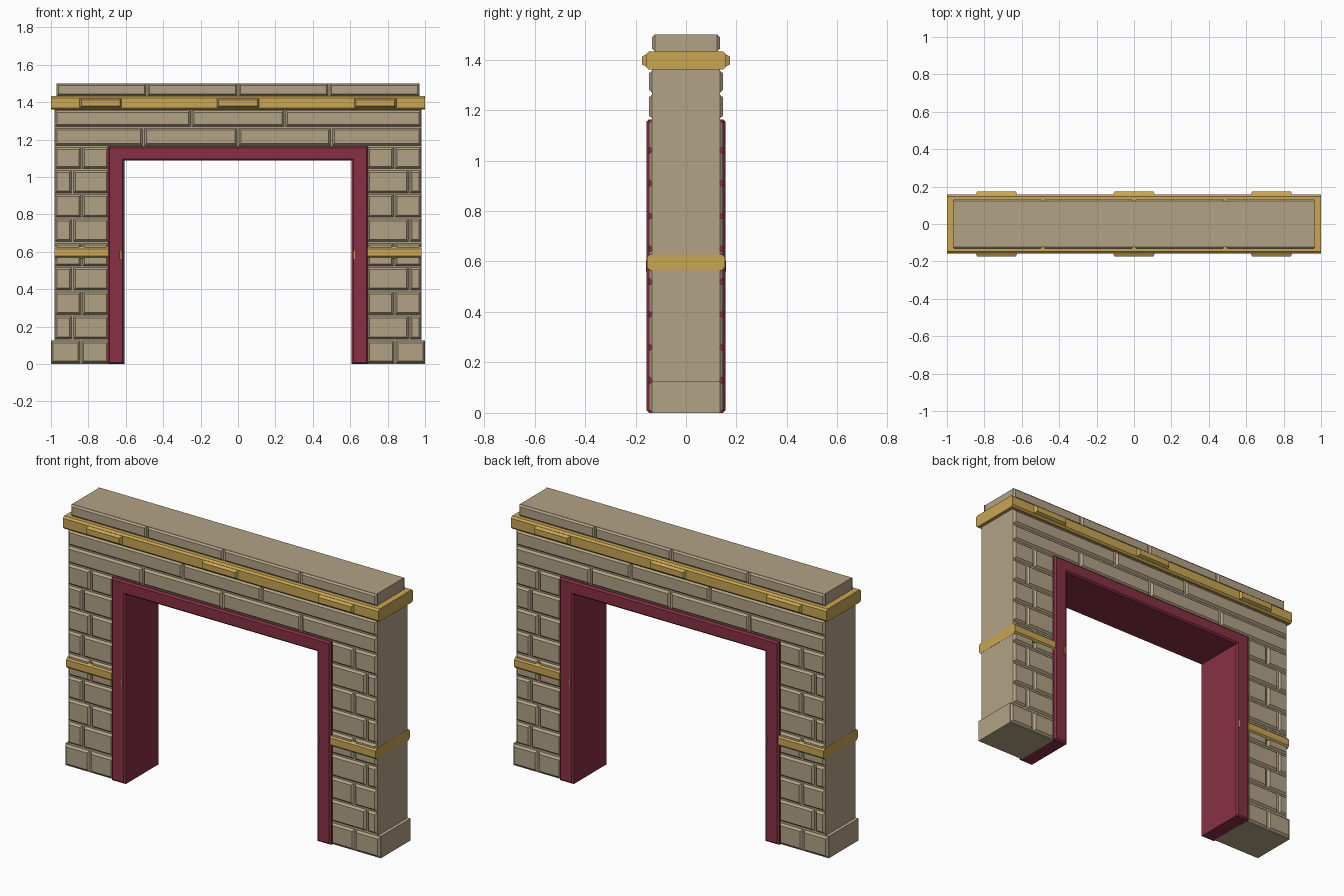
import bpy, bmesh

if "Cube" in bpy.data.objects:
    bpy.data.objects.remove(bpy.data.objects["Cube"])


def material(name, rgb):
    m = bpy.data.materials.new(name)
    m.diffuse_color = (*rgb, 1)
    m.use_nodes = True
    m.node_tree.nodes["Principled BSDF"].inputs["Base Color"].default_value = m.diffuse_color
    return m


STONE = material("sandstone", (0.445, 0.361, 0.238))
GOLD = material("gold trim", (0.578, 0.381, 0.084))
RED = material("dark red frame", (0.242, 0.030, 0.058))


def finish(bm, name, mat):
    bmesh.ops.recalc_face_normals(bm, faces=bm.faces[:])
    me = bpy.data.meshes.new(name)
    bm.to_mesh(me)
    bm.free()
    me.materials.append(mat)
    ob = bpy.data.objects.new(name, me)
    bpy.context.collection.objects.link(ob)
    return ob


def extrude_poly(bm, pts, vec):
    """Closed prism from a ring of points."""
    face = bm.faces.new([bm.verts.new(p) for p in pts])
    new = bmesh.ops.extrude_face_region(bm, geom=[face], use_keep_orig=True)["geom"]
    bmesh.ops.translate(bm, vec=vec, verts=[g for g in new if isinstance(g, bmesh.types.BMVert)])


def bar(name, mat, x0, x1, y, z0, z1, c=0.0):
    """Bar along x, its long edges chamfered by c."""
    if c:
        ring = [(-y + c, z0), (y - c, z0), (y, z0 + c), (y, z1 - c),
                (y - c, z1), (-y + c, z1), (-y, z1 - c), (-y, z0 + c)]
    else:
        ring = [(-y, z0), (y, z0), (y, z1), (-y, z1)]
    bm = bmesh.new()
    extrude_poly(bm, [(x0, b, d) for b, d in ring], (x1 - x0, 0, 0))
    return finish(bm, name, mat)


def plate(bm, x0, x1, z0, z1, y0, y1, c):
    """Chamfered block on the front, and again on the back turned by 180 degrees."""
    for s in (1, -1):
        rings = []
        for y, i in ((y0, 0), (y1, c)):
            rings.append([bm.verts.new((s * a, -s * y, b)) for a, b in
                          ((x0 + i, z0 + i), (x1 - i, z0 + i), (x1 - i, z1 - i), (x0 + i, z1 - i))])
        lo, hi = rings
        bm.faces.new(lo)
        bm.faces.new(hi)
        for k in range(4):
            n = (k + 1) % 4
            bm.faces.new((lo[k], lo[n], hi[n], hi[k]))


def course(bm, xs, z0, z1, y0=0.133, y1=0.147, c=0.012, gap=0.003):
    """Row of stones between the joints xs."""
    for i, (a, b) in enumerate(zip(xs, xs[1:])):
        plate(bm, a + (gap if i else 0), b - (gap if i < len(xs) - 2 else 0),
              z0 + gap, z1 - gap, y0, y1, c)


# Solid wall behind the stones
for side, s in (("left", -1), ("right", 1)):
    bar(side + "_pillar_core", STONE, s * 0.69, s * 0.98, 0.135, 0.1, 1.16)
    bar(side + "_pillar_base", STONE, s * 0.69, s * 1.0, 0.135, 0, 0.125)
    bar(side + "_gold_band", GOLD, s * 0.692, s * 0.981, 0.155, 0.565, 0.628, 0.012)
bar("lintel_core", STONE, -0.98, 0.98, 0.135, 1.16, 1.37)
bar("top_course_core", STONE, -0.965, 0.965, 0.124, 1.42, 1.5)

# Pillar stones, joints alternating row by row
bm = bmesh.new()
course(bm, (-1.0, -0.84, -0.69), 0, 0.127)
course(bm, (0.69, 0.84, 1.0), 0, 0.127)
for row in range(1, 9):
    z0 = 0.13 * row
    z1 = min(z0 + 0.13, 1.163)
    left, right = (-0.885, 0.915) if row % 2 else (-0.835, 0.835)
    course(bm, (-0.98, left, -0.69), z0, z1)
    course(bm, (0.69, right, 0.98), z0, z1)
finish(bm, "pillar_stones", STONE)

# Lintel stones and top course
bm = bmesh.new()
course(bm, (-0.98, -0.505, 0, 0.5, 0.98), 1.163, 1.265)
course(bm, (-0.98, -0.25, 0.25, 0.98), 1.265, 1.36)
finish(bm, "lintel_stones", STONE)
bm = bmesh.new()
course(bm, (-0.97, -0.487, 0, 0.487, 0.97), 1.43, 1.503, 0.122, 0.134, 0.01)
finish(bm, "top_course_stones", STONE)

# Gold cornice with raised plates
bar("gold_cornice", GOLD, -1, 1, 0.157, 1.36, 1.432, 0.01)
bm = bmesh.new()
for x in (-0.735, 0, 0.735):
    plate(bm, x - 0.115, x + 0.115, 1.368, 1.424, 0.15, 0.174, 0.012)
finish(bm, "cornice_plates", GOLD)

# Dark red door frame: U outline run through the wall, rims chamfered
bm = bmesh.new()
half = [(0.695, 0), (0.695, 1.163), (0.608, 1.087), (0.608, 0)]
outline = [half[0], half[1], (-0.695, 1.163), (-0.695, 0),
           (-0.608, 0), (-0.608, 1.087), half[2], half[3]]
extrude_poly(bm, [(x, -0.156, z) for x, z in outline], (0, 0.312, 0))
rims = [e for e in bm.edges if abs(e.verts[0].co.y - e.verts[1].co.y) < 1e-4]
bmesh.ops.bevel(bm, geom=rims, offset=0.009, segments=1, affect='EDGES')
finish(bm, "door_frame", RED)

# Small gold catches on the frame
bm = bmesh.new()
for x in (-0.628, 0.621):
    plate(bm, x - 0.005, x + 0.005, 0.56, 0.605, 0.153, 0.158, 0.001)
finish(bm, "frame_catches", GOLD)
